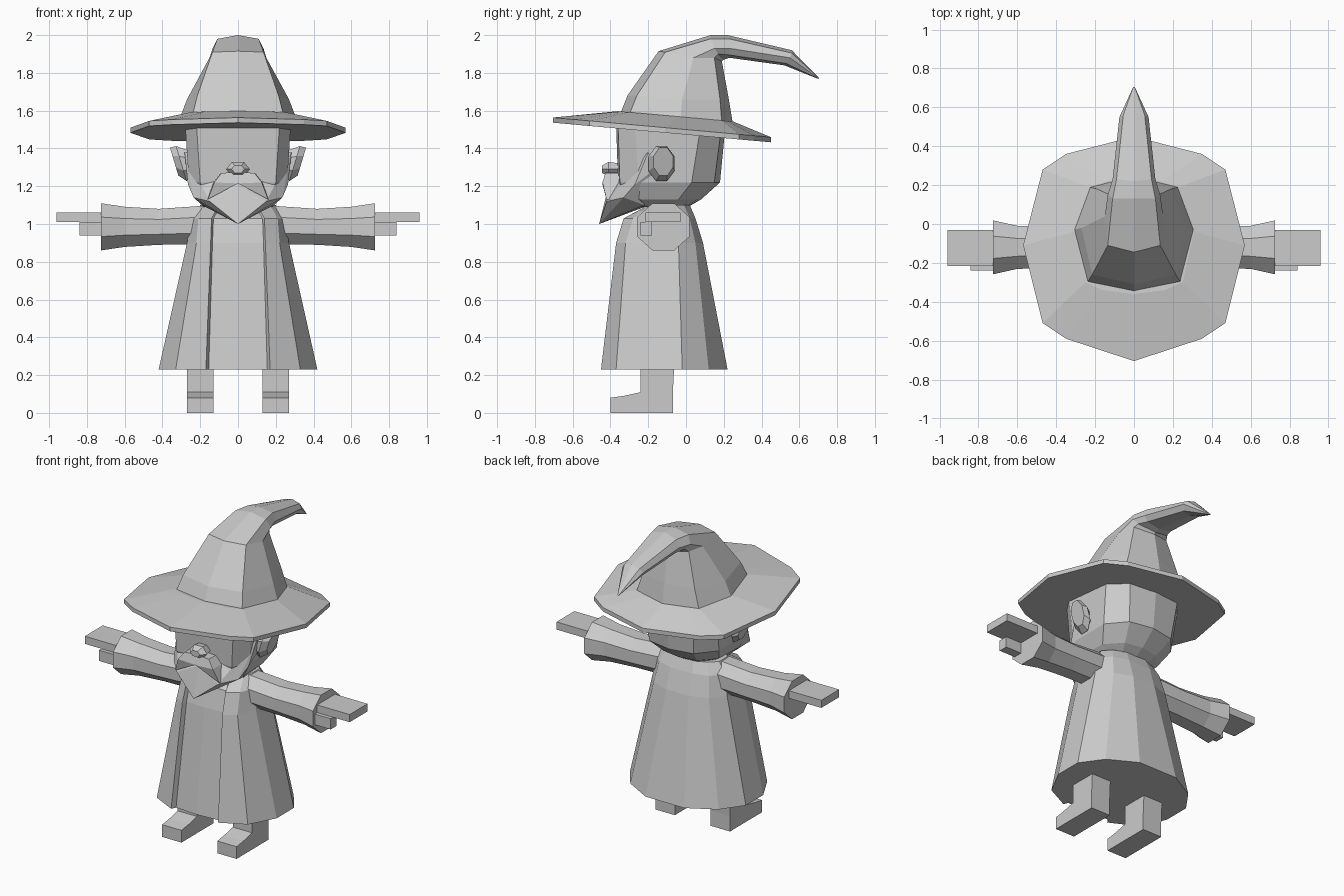
import bpy
import bmesh
from math import cos, sin, pi

if "Cube" in bpy.data.objects:
    bpy.data.objects.remove(bpy.data.objects["Cube"])

clay = bpy.data.materials.new("light grey")
clay.use_nodes = True
GREY = (0.6, 0.6, 0.6, 1)
clay.diffuse_color = GREY
clay.node_tree.nodes["Principled BSDF"].inputs["Base Color"].default_value = GREY


def finish(name, bm, mirrored=False):
    """Turn a bmesh into a flat shaded object, optionally mirrored across x."""
    bmesh.ops.remove_doubles(bm, verts=bm.verts[:], dist=0.0005)
    bmesh.ops.recalc_face_normals(bm, faces=bm.faces[:])
    mesh = bpy.data.meshes.new(name)
    bm.to_mesh(mesh)
    bm.free()
    mesh.materials.append(clay)
    obj = bpy.data.objects.new(name, mesh)
    bpy.context.collection.objects.link(obj)
    if mirrored:
        obj.modifiers.new("Mirror", 'MIRROR')
    return obj


def whole(half):
    """Complete a half outline running from front centre to back centre."""
    return half + [(-x, y, z) for x, y, z in reversed(half[1:-1])]


def level(z, outline):
    return whole([(x, y, z) for x, y in outline])


def loft(name, rings, mirrored=False):
    """Skin a list of equal rings and cap both ends."""
    bm = bmesh.new()
    loops = [[bm.verts.new(p) for p in ring] for ring in rings]
    count = len(loops[0])
    for low, high in zip(loops, loops[1:]):
        for i in range(count):
            j = (i + 1) % count
            bm.faces.new((low[i], low[j], high[j], high[i]))
    bm.faces.new(loops[0])
    bm.faces.new(loops[-1])
    return finish(name, bm, mirrored)


def hull(name, points, mirrored=False):
    """Faceted convex block around a handful of corner points."""
    bm = bmesh.new()
    for p in points:
        bm.verts.new(p)
    result = bmesh.ops.convex_hull(bm, input=bm.verts[:])
    spare = [v for v in result["geom_interior"] if isinstance(v, bmesh.types.BMVert)]
    bmesh.ops.delete(bm, geom=spare, context='VERTS')
    return finish(name, bm, mirrored)


def box(name, low, high, mirrored=False):
    return hull(name, [(x, y, z) for x in (low[0], high[0])
                       for y in (low[1], high[1]) for z in (low[2], high[2])], mirrored)


def oval(x, y, z, ry, rz, sides=8):
    """Ring around the x direction."""
    turn = pi / sides
    return [(x, y + ry * cos(2 * pi * i / sides + turn), z + rz * sin(2 * pi * i / sides + turn))
            for i in range(sides)]


# Legs with shoes, extruded from a side profile
shoe = [(-.4, 0), (-.07, 0), (-.07, .1), (-.06, .3), (-.24, .3), (-.24, .11), (-.33, .09), (-.4, .08)]
loft("legs", [[(x, y, z) for y, z in shoe] for x in (.13, .27)], True)

# Robe with a recessed front panel between the two coat edges
loft("robe", [
    level(.23, [(0, -.43), (.155, -.42), (.17, -.45), (.33, -.37), (.42, -.2),
                (.42, -.02), (.32, .12), (.14, .22), (0, .22)]),
    level(.9, [(0, -.345), (.135, -.34), (.145, -.37), (.22, -.32), (.27, -.2),
               (.27, -.04), (.2, .05), (.08, .09), (0, .09)]),
    level(1.03, [(0, -.31), (.13, -.31), (.14, -.33), (.21, -.28), (.25, -.18),
                 (.25, -.05), (.18, .02), (.08, .05), (0, .05)]),
    level(1.1, [(0, -.19), (.09, -.19), (.1, -.2), (.17, -.18), (.2, -.14),
                (.2, -.06), (.15, -.01), (.07, .02), (0, .02)]),
])

# Flared sleeves, hands and thumbs
loft("sleeves", [
    oval(.18, -.12, .995, .11, .11),
    oval(.42, -.12, .985, .115, .103),
    oval(.6, -.12, .985, .12, .115),
    oval(.725, -.12, .985, .15, .135),
], True)
box("hands", (.68, -.215, 1.01), (.96, -.03, 1.06), True)
box("thumbs", (.68, -.24, .94), (.84, -.18, 1.01), True)

# Head, tapering under the jaw and the back of the skull
loft("head", [
    level(1.09, [(0, -.3), (.13, -.28), (.18, -.2), (.15, -.08), (.09, 0), (0, .01)]),
    level(1.13, [(0, -.34), (.17, -.32), (.22, -.24), (.21, -.04), (.12, .06), (0, .08)]),
    level(1.22, [(0, -.36), (.2, -.35), (.26, -.25), (.26, .03), (.16, .15), (0, .18)]),
    level(1.53, [(0, -.37), (.22, -.36), (.28, -.27), (.28, .08), (.19, .19), (0, .21)]),
])

# Ears
loft("ears", [
    oval(.25, -.15, 1.32, .05, .07),
    [(x + (z - 1.32) * .3, y, z) for x, y, z in oval(.3, -.13, 1.32, .075, .1)],
    [(x + (z - 1.32) * .3, y, z) for x, y, z in oval(.335, -.12, 1.33, .055, .08)],
], True)

# Beard running up into the sideburns
beard = [(.15, -.42, 1.12), (.235, -.33, 1.14), (.265, -.27, 1.21), (.283, -.2, 1.38),
         (.275, -.15, 1.3), (.19, -.22, 1.1)]
hull("beard", beard + [(-x, y, z) for x, y, z in beard]
     + [(0, -.46, 1), (0, -.41, 1.2), (0, -.22, 1.09)])

# Moustache, one wedge per side
lip = [(0, 1.275), (.09, 1.27), (.13, 1.22), (.165, 1.13), (0, 1.215)]
hull("moustache", [(x, -.34, z) for x, z in lip]
     + [(x * .97, -.445 + abs(z - 1.21) * .3, z) for x, z in lip], True)

# Nose
loft("nose", [[(w * cos(pi * i / 3), y, 1.29 + h * sin(pi * i / 3)) for i in range(6)]
              for y, w, h in ((-.35, .05, .035), (-.41, .063, .045), (-.445, .035, .022))])

# Hat brim, tilted down toward the back
outline = [(0, -.705), (.35, -.59), (.47, -.51), (.57, -.11), (.47, .28), (.35, .36), (0, .45)]
collar = [(0, -.36), (.16, -.34), (.25, -.3), (.31, -.04), (.23, .19), (.14, .22), (0, .25)]


def tilted(shape, z):
    return whole([(x, y, z - .09 * y) for x, y in shape])


loft("hat_brim", [tilted(collar, 1.475), tilted(outline, 1.473),
                  tilted(outline, 1.5), tilted(collar, 1.565)])

# Hat crown bending over into a drooping point
loft("hat_crown", [
    whole([(0, -.35, 1.58), (.24, -.3, 1.58), (.31, -.03, 1.555), (.23, .19, 1.53), (0, .25, 1.52)]),
    whole([(0, -.31, 1.68), (.215, -.26, 1.68), (.27, -.02, 1.66), (.19, .18, 1.66), (0, .225, 1.67)]),
    whole([(0, -.145, 1.915), (.135, -.11, 1.91), (.15, .04, 1.88), (.125, .15, 1.88), (0, .19, 1.86)]),
    whole([(0, .13, 2), (.11, .13, 1.98), (.135, .15, 1.93), (.11, .17, 1.9), (0, .2, 1.87)]),
    whole([(0, .22, 2), (.09, .23, 1.98), (.11, .23, 1.93), (.09, .23, 1.895), (0, .23, 1.88)]),
    whole([(0, .56, 1.92), (.055, .56, 1.905), (.075, .55, 1.88), (.055, .53, 1.85), (0, .52, 1.84)]),
    whole([(0, .705, 1.772), (.004, .704, 1.771), (.005, .703, 1.77), (.004, .702, 1.769), (0, .7, 1.768)]),
])
